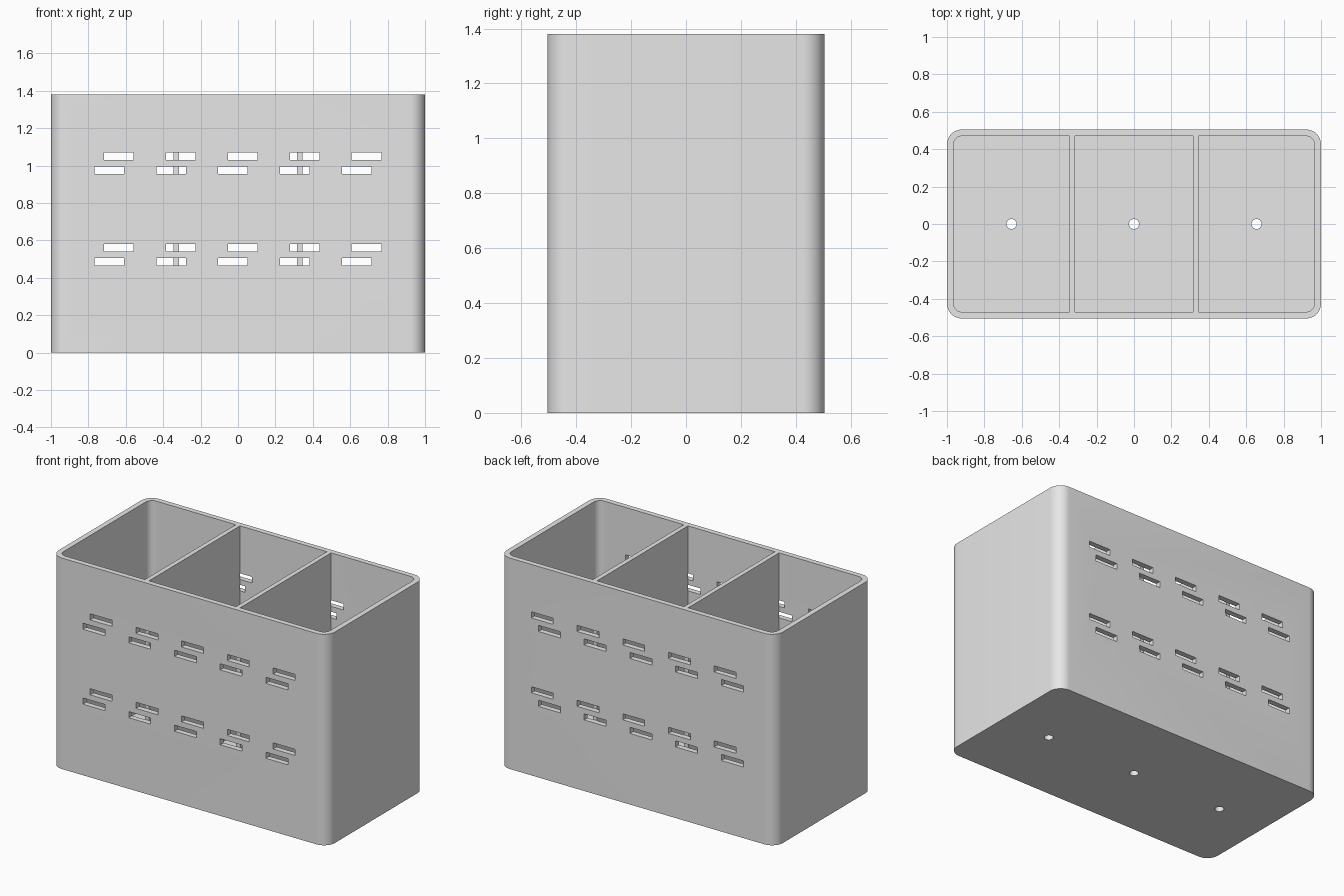
import bpy, bmesh, math
from mathutils import Matrix

if "Cube" in bpy.data.objects:
    bpy.data.objects.remove(bpy.data.objects["Cube"], do_unlink=True)

W, D, H = 2.0, 1.01, 1.38
WALL, FLOOR = 0.035, 0.035

grey = bpy.data.materials.new("plain grey")
grey.use_nodes = True
grey.diffuse_color = (0.8, 0.8, 0.8, 1)
grey.node_tree.nodes["Principled BSDF"].inputs["Base Color"].default_value = (0.8, 0.8, 0.8, 1)


def finish(name, bm):
    bmesh.ops.recalc_face_normals(bm, faces=bm.faces)
    mesh = bpy.data.meshes.new(name)
    bm.to_mesh(mesh)
    bm.free()
    mesh.materials.append(grey)
    obj = bpy.data.objects.new(name, mesh)
    bpy.context.collection.objects.link(obj)
    return obj


def add_box(bm, centre, size):
    m = Matrix.Translation(centre) @ Matrix.Diagonal((*size, 1))
    return bmesh.ops.create_cube(bm, size=1, matrix=m)["verts"]


def rounded_box(name, w, d, z0, z1, radius):
    bm = bmesh.new()
    add_box(bm, (0, 0, (z0 + z1) / 2), (w, d, z1 - z0))
    upright = [e for e in bm.edges if abs(e.verts[0].co.z - e.verts[1].co.z) > 0.1]
    bmesh.ops.bevel(bm, geom=upright, offset=radius, segments=12, profile=0.5, affect='EDGES')
    return finish(name, bm)


def cut(target, cutter):
    mod = target.modifiers.new("cut", 'BOOLEAN')
    mod.operation = 'DIFFERENCE'
    mod.solver = 'EXACT'
    mod.object = cutter
    bpy.context.view_layer.objects.active = target
    bpy.ops.object.modifier_apply(modifier=mod.name)
    bpy.data.objects.remove(cutter, do_unlink=True)


# Outer body and the hollow inside it
body = rounded_box("organizer_body", W, D, 0, H, 0.08)
hollow = rounded_box("hollow", W - 2 * WALL, D - 2 * WALL, FLOOR, H + 0.2, 0.045)

# Two dividers left standing between the three compartments
bm = bmesh.new()
for x in (-0.33, 0.33):
    add_box(bm, (x, 0, H / 2), (0.03, D + 0.2, H * 2))
cut(hollow, finish("divider_gaps", bm))
cut(body, hollow)

# Staggered vent slots through the front and back walls
bm = bmesh.new()
for side in (-1, 1):
    for base in (0.485, 0.975):
        for i in range(-2, 3):
            for dx, dz in ((-0.027, 0), (0.025, 0.075)):
                add_box(bm, (i * 0.331 + dx, side * (D / 2), base + dz),
                        (0.158, 2 * WALL + 0.002, 0.04))
cut(body, finish("slot_cutter", bm))

# Drain hole in the floor of each compartment
bm = bmesh.new()
for x in (-0.655, 0, 0.655):
    bmesh.ops.create_cone(bm, cap_ends=True, segments=32, radius1=0.027, radius2=0.027,
                          depth=0.2, matrix=Matrix.Translation((x, 0, 0)))
cut(body, finish("drain_cutter", bm))

# Smooth corners, crisp edges
bpy.ops.object.select_all(action='DESELECT')
body.select_set(True)
bpy.context.view_layer.objects.active = body
bpy.ops.object.shade_smooth_by_angle(angle=math.radians(30))
